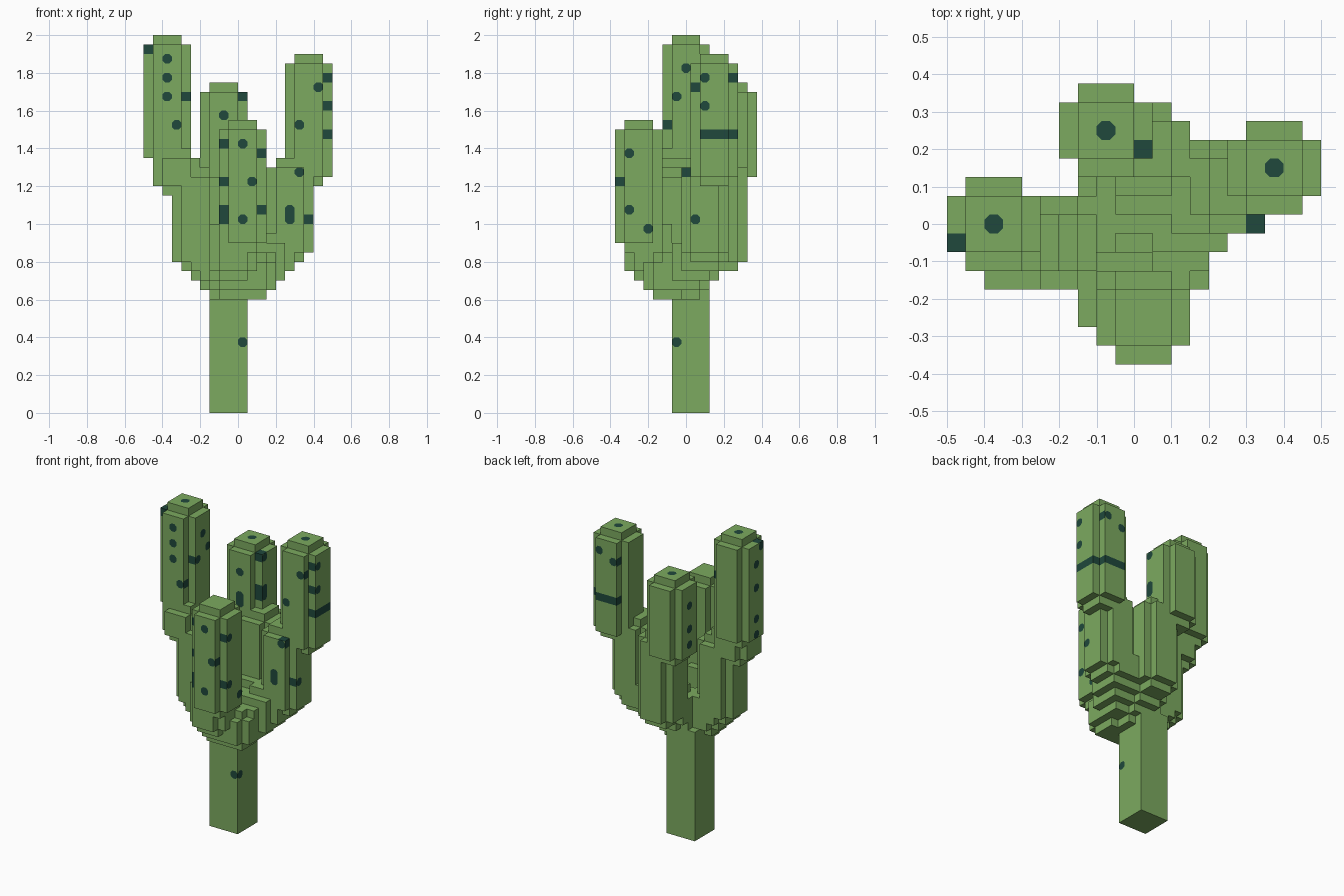
import bpy
import bmesh
from mathutils import Vector

cube = bpy.data.objects.get("Cube")
if cube:
    bpy.data.objects.remove(cube, do_unlink=True)

S = 0.05  # block size


def material(name, rgb):
    m = bpy.data.materials.new(name)
    m.use_nodes = True
    m.diffuse_color = (*rgb, 1)
    b = m.node_tree.nodes["Principled BSDF"]
    b.inputs["Base Color"].default_value = (*rgb, 1)
    b.inputs["Roughness"].default_value = 0.9
    return m


MATS = [material("cactus_green", (0.2, 0.4, 0.115)),
        material("dark_teal", (0.014, 0.065, 0.045))]


def ball(c):
    """Rounded 5-block ball: at most one offset reaches 2."""
    r = range(-2, 3)
    return {(c[0] + a, c[1] + b, c[2] + d) for a in r for b in r for d in r
            if sorted((abs(a), abs(b), abs(d)))[1] < 2}


def arm(*runs):
    """Sweep the ball; each run is x, y, first z, last z in blocks."""
    out = set()
    for x, y, z0, z1 in runs:
        for z in range(z0, z1 + 1):
            out |= ball((x, y, z))
    return out


PARTS = {
    "trunk": {(x, y, z) for x in range(-3, 1) for y in range(-1, 3) for z in range(14)},
    "right_arm": arm((-2, -1, 14, 14), (-3, -1, 15, 15), (-4, -1, 16, 16),
                     (-5, -1, 17, 23), (-7, -1, 25, 25), (-8, 0, 28, 37)),
    "back_arm": arm((0, 0, 14, 14), (0, 1, 15, 15), (0, 2, 16, 16),
                    (0, 4, 17, 24), (-2, 5, 26, 32)),
    "left_arm": arm((1, -2, 14, 14), (2, 0, 15, 15), (3, 1, 16, 16), (4, 2, 17, 17),
                    (5, 2, 18, 24), (7, 3, 26, 35)),
    "front_arm": arm((-1, -2, 14, 14), (-1, -3, 15, 15), (-1, -4, 16, 18),
                     (0, -5, 19, 28)),
}

# Spine spots: (x, y) column of blocks -> heights
SPOTS = {
    (0, -1): [7],
    # right arm
    (-8, -2): [33, 35, 37], (-7, -2): [30], (-10, -1): [38], (-6, -1): [33],
    (-8, 0): [39], (-6, 0): [36], (-6, 1): [34], (-10, 0): [27, 29, 33, 36],
    # back arm
    (-2, 3): [27, 28, 31], (-2, 5): [34], (0, 4): [28, 29, 33], (-4, 5): [26, 28, 31],
    # left arm
    (6, 1): [30], (8, 1): [34], (9, 2): [29, 32, 35], (9, 3): [29], (9, 4): [29],
    (8, 5): [29, 35], (7, 5): [29], (6, 5): [29, 34], (7, 3): [37],
    (6, 0): [25], (5, 0): [20, 21], (7, 1): [20],
    # front arm
    (-2, -6): [20, 21, 24, 28], (0, -7): [20, 28], (1, -7): [24],
    (2, -6): [21, 27], (2, -4): [19],
}
DARK = {(x, y, z) for (x, y), zs in SPOTS.items() for z in zs}
SOLID = set().union(*PARTS.values())


def add(p, q, k=1):
    return tuple(a + k * b for a, b in zip(p, q))


def exposed(v, n):
    return v in SOLID and add(v, n) not in SOLID


def fills_strip(v, n, d):
    """True when a dark run reaches both edges of its flat strip."""
    for k in (1, -1):
        w = add(v, d, k)
        while w in DARK and exposed(w, n):
            w = add(w, d, k)
        if exposed(w, n):
            return False
    return True


def build(name, voxels):
    bm = bmesh.new()

    def face(pts, mat):
        bm.faces.new([bm.verts.new(p) for p in pts]).material_index = mat

    for v in sorted(voxels):
        centre = Vector(((v[0] + 0.5) * S, v[1] * S, (v[2] + 0.5) * S))
        for axis in range(3):
            for sign in (1, -1):
                n, u, w = [0] * 3, [0] * 3, [0] * 3
                n[axis] = sign
                u[(axis + 1) % 3] = 1
                w[(axis + 2) % 3] = sign
                if not exposed(v, n):
                    continue
                N, U, W = (Vector(t) * S / 2 for t in (n, u, w))
                signs = [(-1, -1), (1, -1), (1, 1), (-1, 1)]
                corners = [centre + N + U * a + W * b for a, b in signs]
                if v not in DARK:
                    face(corners, 0)
                    continue
                # Spots on wide faces get clipped green corners
                square = fills_strip(v, n, u) or fills_strip(v, n, w)
                loop = []
                for i, (a, b) in enumerate(signs):
                    c = corners[i]
                    joined = any(t in DARK and exposed(t, n)
                                 for t in (add(v, u, a), add(v, w, b)))
                    if square or joined:
                        loop.append(c)
                    else:
                        p = c.lerp(corners[i - 1], 0.28)
                        q = c.lerp(corners[(i + 1) % 4], 0.28)
                        face((p, c, q), 0)
                        loop += [p, q]
                face(loop, 1)
    bmesh.ops.remove_doubles(bm, verts=bm.verts, dist=0.0005)
    mesh = bpy.data.meshes.new(name)
    bm.to_mesh(mesh)
    bm.free()
    for m in MATS:
        mesh.materials.append(m)
    bpy.context.collection.objects.link(bpy.data.objects.new(name, mesh))


# Each block belongs to one part only, so the parts meet without overlap
used = set()
for part, voxels in PARTS.items():
    build(part, voxels - used)
    used |= voxels
